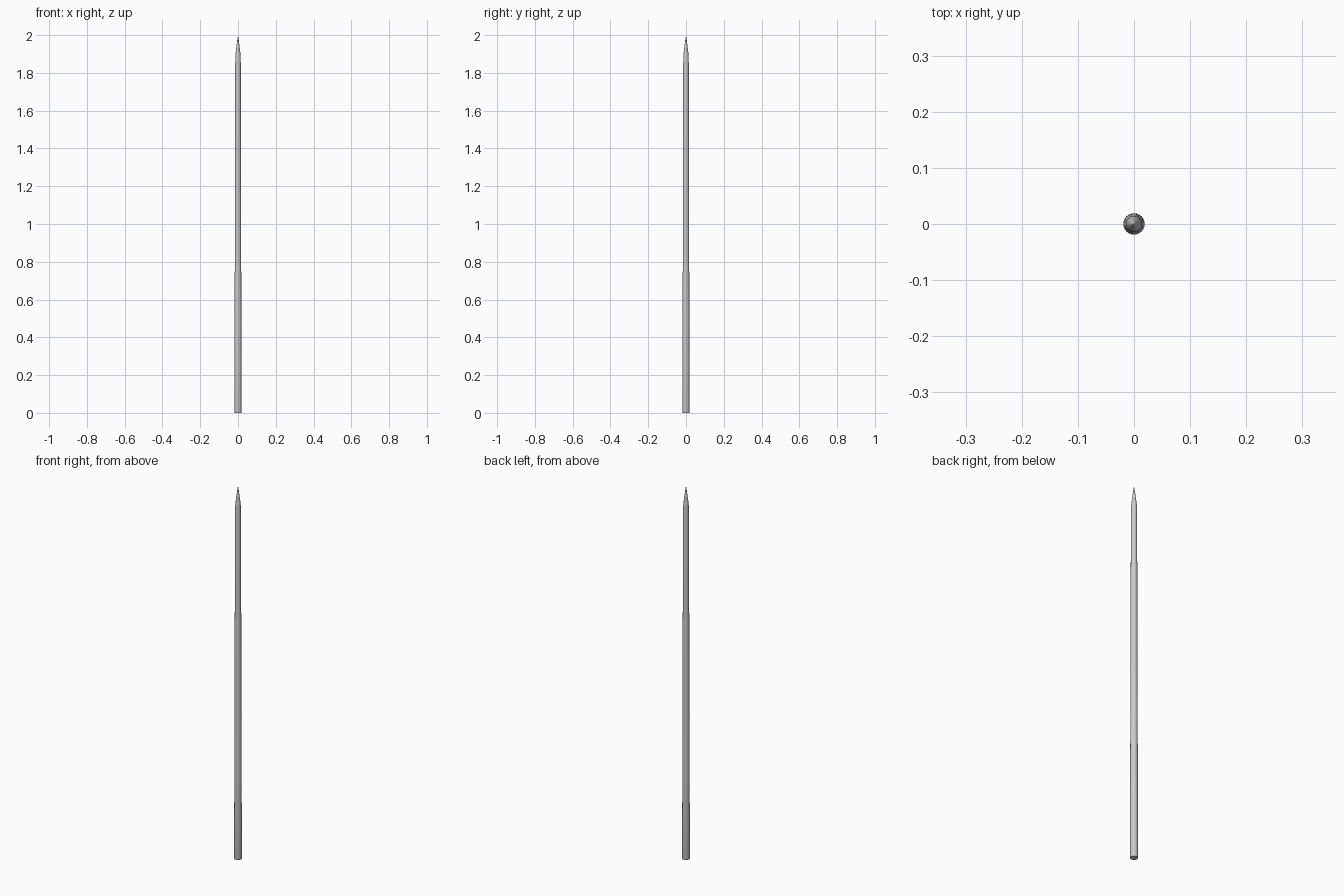
import bpy, bmesh
from math import cos, sin, pi

if "Cube" in bpy.data.objects:
    bpy.data.objects.remove(bpy.data.objects["Cube"])

SIDES = 24


def lathe(name, profile):
    """Revolve (radius, z) points about z; a zero radius makes a point."""
    bm = bmesh.new()
    rings = []
    for r, z in profile:
        n = SIDES if r > 0 else 1
        rings.append([bm.verts.new((r * cos(2 * pi * i / SIDES),
                                    r * sin(2 * pi * i / SIDES), z))
                      for i in range(n)])
    for a, b in zip(rings, rings[1:]):
        for i in range(SIDES):
            j = (i + 1) % SIDES
            if len(b) == 1:
                bm.faces.new((a[i], a[j], b[0]))
            else:
                bm.faces.new((a[i], a[j], b[j], b[i]))
    # flat butt end
    bm.faces.new(rings[0][::-1])
    mesh = bpy.data.meshes.new(name)
    bm.to_mesh(mesh)
    bm.free()
    obj = bpy.data.objects.new(name, mesh)
    bpy.context.collection.objects.link(obj)
    bpy.context.view_layer.objects.active = obj
    obj.select_set(True)
    bpy.ops.object.shade_smooth_by_angle()
    obj.select_set(False)
    return obj


# Slim shaft, slightly tapered, ending in a gently curved sharp point
R_BASE, R_TOP, Z_TIP = 0.019, 0.0145, 1.88
STEPS = 8
shaft = [(R_BASE - 0.001, 0.0), (R_BASE, 0.004)]
shaft += [(R_BASE + (R_TOP - R_BASE) * i / 4, Z_TIP * i / 4) for i in range(1, 5)]
tip = [(R_TOP * (1 - (i / STEPS) ** 1.25), Z_TIP + 0.12 * i / STEPS)
       for i in range(1, STEPS)]
lathe("pointed_shaft", shaft + tip + [(0, 2.0)])
